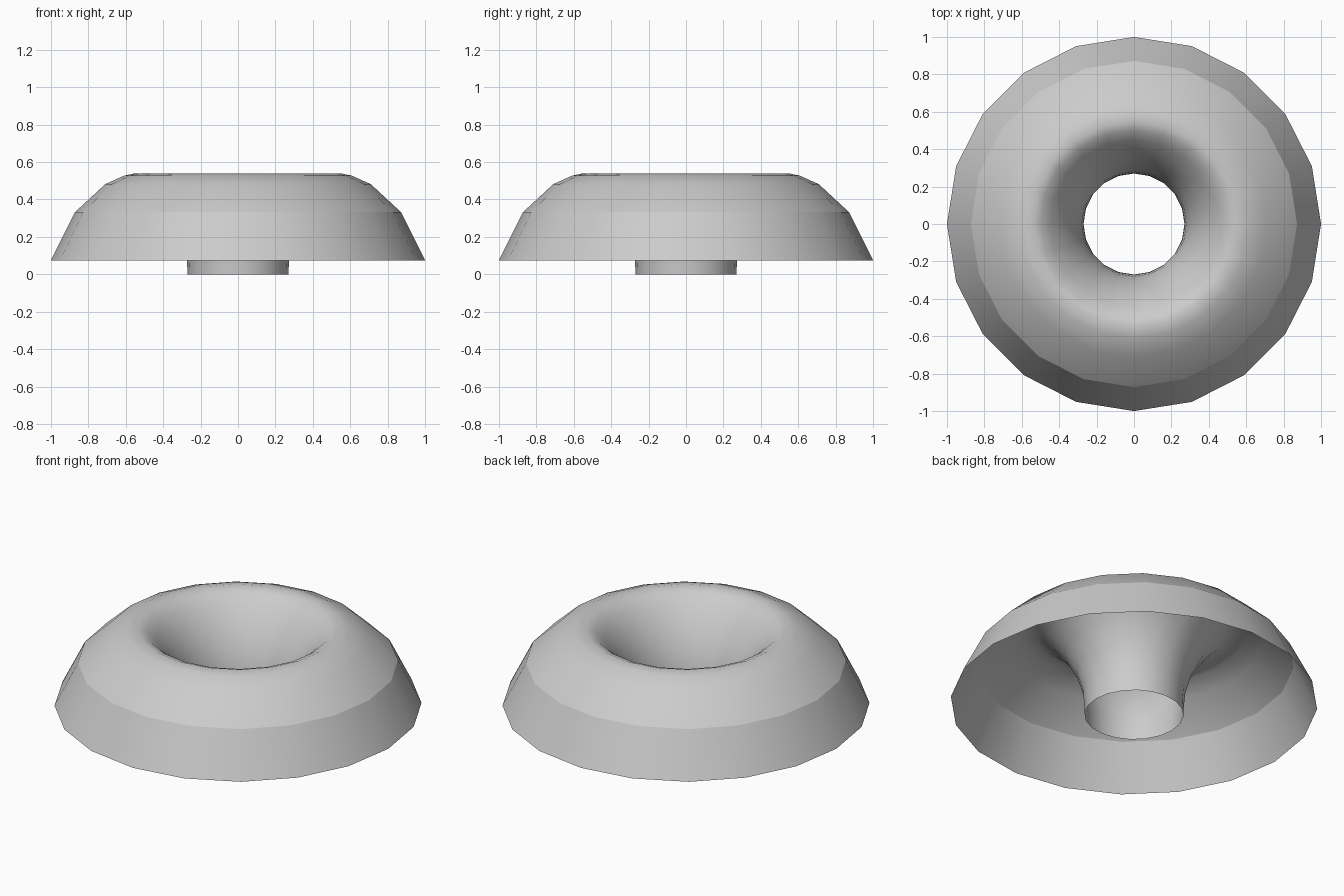
import bpy, bmesh
from math import cos, sin, tau

if "Cube" in bpy.data.objects:
    bpy.data.objects.remove(bpy.data.objects["Cube"])

SIDES = 20
# Profile (radius, height) from the outer skirt over the crest and down the throat
PROFILE = [(1.0, 0.075), (0.872, 0.332), (0.71, 0.482), (0.61, 0.527), (0.55, 0.54),
           (0.50, 0.52), (0.45, 0.476), (0.38, 0.39), (0.315, 0.27),
           (0.28, 0.15), (0.272, 0.06), (0.27, 0.0)]
CREASE = 1  # profile point with a hard edge

bm = bmesh.new()
rings = [[bm.verts.new((r * cos(tau * i / SIDES), r * sin(tau * i / SIDES), z))
          for i in range(SIDES)] for r, z in PROFILE]

# Skin the rings into one open sheet, facing outward
for lower, upper in zip(rings, rings[1:]):
    for i in range(SIDES):
        j = (i + 1) % SIDES
        face = bm.faces.new((lower[i], lower[j], upper[j], upper[i]))
        face.smooth = True

# Hard edge between the skirt and the rounded top
crease = set(rings[CREASE])
for edge in bm.edges:
    if set(edge.verts) <= crease:
        edge.smooth = False

mesh = bpy.data.meshes.new("ring_shell")
bm.to_mesh(mesh)
bm.free()
shell = bpy.data.objects.new("ring_shell", mesh)
bpy.context.collection.objects.link(shell)
